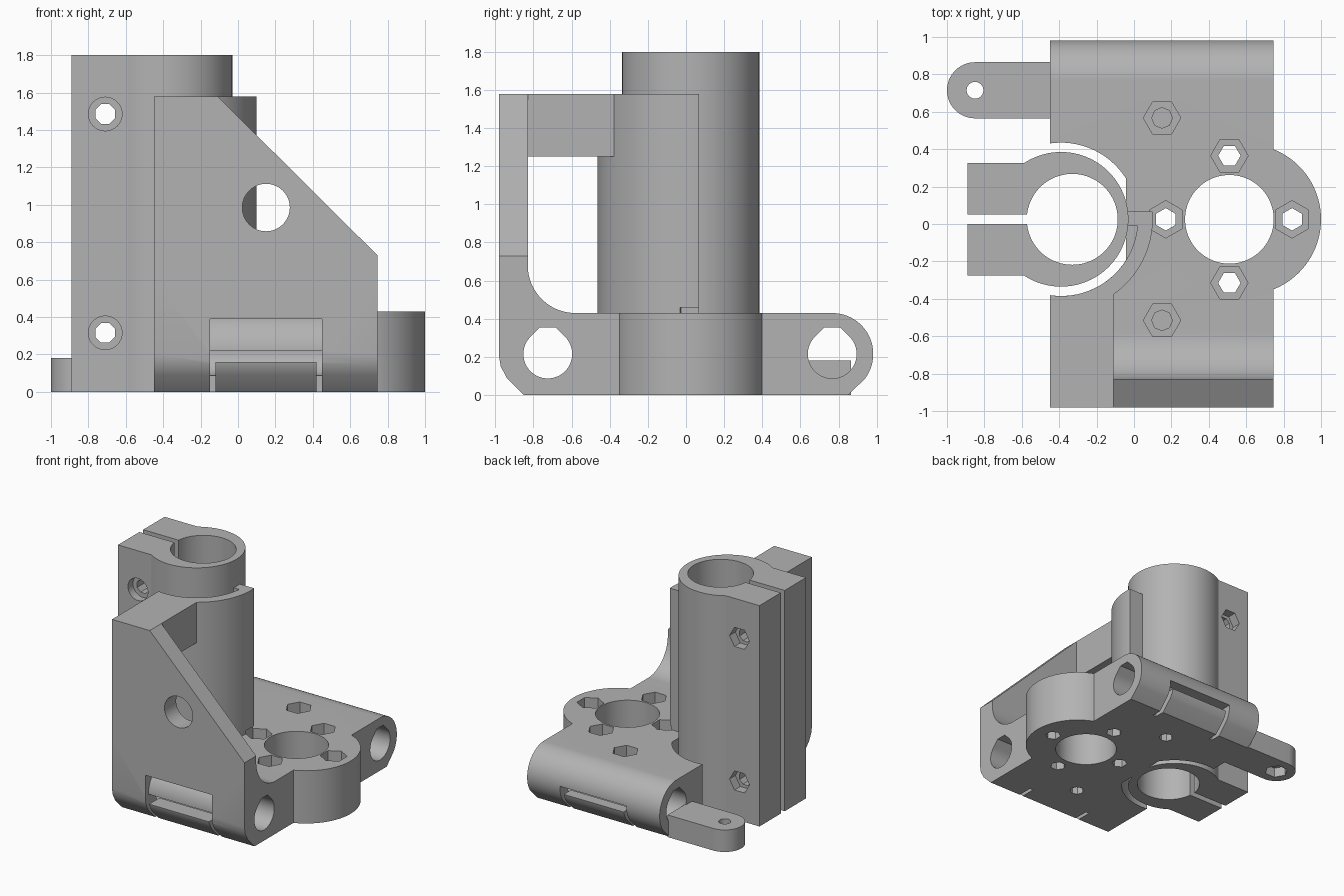
import bpy, bmesh, math

if "Cube" in bpy.data.objects:
    bpy.data.objects.remove(bpy.data.objects["Cube"])

AX = {'x': lambda a, b, t: (t, a, b), 'y': lambda a, b, t: (a, t, b), 'z': lambda a, b, t: (a, b, t)}


def prism(name, pts, axis, lo, hi):
    """Extrude a flat outline along an axis."""
    bm = bmesh.new()
    f = AX[axis]
    bottom = [bm.verts.new(f(a, b, lo)) for a, b in pts]
    top = [bm.verts.new(f(a, b, hi)) for a, b in pts]
    bm.faces.new(bottom)
    bm.faces.new(top)
    n = len(pts)
    for i in range(n):
        j = (i + 1) % n
        bm.faces.new((bottom[i], bottom[j], top[j], top[i]))
    bmesh.ops.recalc_face_normals(bm, faces=bm.faces)
    me = bpy.data.meshes.new(name)
    bm.to_mesh(me)
    bm.free()
    ob = bpy.data.objects.new(name, me)
    bpy.context.collection.objects.link(ob)
    return ob


def arc(cx, cy, r, a0, a1, n):
    return [(cx + r * math.cos(math.radians(a0 + (a1 - a0) * i / n)),
             cy + r * math.sin(math.radians(a0 + (a1 - a0) * i / n))) for i in range(n + 1)]


def ring(cx, cy, r, n=72, start=0):
    return arc(cx, cy, r, start, start + 360, n)[:-1]


def box(name, x, y, z):
    return prism(name, [(x[0], y[0]), (x[1], y[0]), (x[1], y[1]), (x[0], y[1])], 'z', *z)


def boolean(target, others, op):
    bpy.context.view_layer.objects.active = target
    for o in others:
        m = target.modifiers.new('b', 'BOOLEAN')
        m.operation, m.solver, m.object = op, 'EXACT', o
        bpy.ops.object.modifier_apply(modifier=m.name)
        bpy.data.objects.remove(o)


def add(t, *o):
    boolean(t, o, 'UNION')


def cut(t, *o):
    boolean(t, o, 'DIFFERENCE')


YC = 0.025                      # centre line of both bores
CX = -0.39                      # centre of the clamp's outer circle
RODS = (-0.725, 0.767)          # horizontal rod positions
ZR = 0.215

# Base with rounded back, chamfered bottom edges and a fillet up to the wall
profile = ([(-0.85, 0)] + [(0.852, 0)] + arc(RODS[1], ZR, 0.215, -36, 90, 32)
           + arc(-0.58, 0.68, 0.25, 270, 180, 20)
           + [(-0.83, 0.72), (-0.98, 0.72), (-0.98, 0.2), (-0.972, 0.15), (-0.94, 0.09)])
body = prism('bracket_body', profile, 'x', -0.45, 0.745)

# Round boss on the right side
add(body, prism('boss', ring(0.597, YC, 0.403, 96), 'z', 0, 0.43))
# Clearance around the clamp
cut(body, prism('clearance', [(min(x, -0.04), y) for x, y in
                              arc(CX, YC, 0.41, 32, 328, 64)], 'z', -0.1, 0.6))

# Triangular front wall
add(body, prism('front_wall', [(-0.45, 0.6), (0.745, 0.6), (0.745, 0.73), (-0.11, 1.58),
                               (-0.45, 1.58)], 'y', -0.98, -0.83))
# Curved support shell with its link to the clamp
shell = (arc(CX, YC, 0.49, -97, 5, 40) + [(-0.05, 0.067), (-0.05, -0.012)]
         + arc(CX, YC, 0.41, -5, -98.4, 36))
add(body, prism('support_shell', shell, 'z', 0.4, 1.58))
# Bridge between wall and shell
bridge = [(-0.45, -0.98), (-0.11, -0.98)] + arc(CX, YC, 0.45, -51.5, -97.66, 20)
add(body, prism('bridge', bridge, 'z', 1.25, 1.58))

# Split rod clamp
clamp = prism('clamp', ring(CX, YC, 0.36, 96), 'z', 0, 1.8)
add(clamp, box('ears', (-0.89, -0.45), (-0.275, 0.325), (0, 1.8)))
cut(clamp, prism('bore', ring(-0.33, YC, 0.243, 96), 'z', -0.1, 1.9),
    box('slit', (-1, -0.5), (0, 0.05), (-0.1, 1.9)))
for z in (0.315, 1.485):
    cut(clamp, prism('bolt', ring(-0.71, z, 0.057, 8, 22.5), 'y', -0.5, 0.5),
        prism('head', ring(-0.71, z, 0.09, 32), 'y', -0.5, -0.21),
        prism('nut', ring(-0.71, z, 0.09, 6), 'y', 0.25, 0.5))
add(body, clamp)

# Main bore and nut pockets
cut(body, prism('bore', ring(0.51, YC, 0.237, 96), 'z', -0.1, 0.6))
for x, y, turn in ((0.51, 0.365, 0), (0.51, -0.315, 0), (0.17, YC, 30), (0.845, YC, 30)):
    cut(body, prism('nut', ring(x, y, 0.1, 6, turn), 'z', 0.33, 0.46),
        prism('bolt', ring(x, y, 0.06, 6, turn), 'z', -0.1, 0.4))
for y in (0.567, -0.515):
    cut(body, prism('nut', ring(0.15, y, 0.1, 6), 'z', 0.33, 0.46),
        prism('bolt_top', ring(0.15, y, 0.055, 8), 'z', 0.22, 0.4),
        prism('bolt_low', ring(0.15, y, 0.055, 8), 'z', -0.1, 0.2))

# Round window in the front wall
cut(body, prism('window', ring(0.15, 0.985, 0.127, 48), 'y', -1.1, -0.7))
# Recess that exposes the rounded rod sleeve at the front
recess = prism('recess', [(-0.725, 0.16), (-0.725, 0.39), (-1.1, 0.39), (-1.1, 0.16)], 'x', -0.15, 0.45)
cut(recess, prism('sleeve', ring(RODS[0], ZR, 0.215, 96), 'x', -0.3, 0.6))
cut(body, recess)

# Rod holes with flat-topped arch, and the sprung flaps beneath them
for y, out in zip(RODS, (-1.1, 1.1)):
    hole = arc(y, ZR, 0.128, 135, 405, 48) + [(y + 0.041, ZR + 0.14), (y - 0.041, ZR + 0.14)]
    ys = sorted((y, out))
    cut(body, prism('rod_hole', hole, 'x', -0.46, 0.8),
        box('slot', (-0.15, 0.45), ys, (0.16, 0.22)),
        box('flap_gap', (-0.15, -0.12), ys, (-0.1, 0.2)),
        box('flap_gap', (0.42, 0.45), ys, (-0.1, 0.2)))

# Side lug with a screw hole and nut trap below
lug = prism('lug', [(-0.44, 0.565), (-0.44, 0.865)] + arc(-0.85, 0.715, 0.15, 90, 270, 32), 'z', 0, 0.18)
cut(lug, prism('screw', ring(-0.85, 0.715, 0.045, 24), 'z', -0.1, 0.3),
    prism('nut', ring(-0.85, 0.715, 0.09, 6), 'z', -0.1, 0.08))
add(body, lug)

# Plastic colour and smooth shading on the round surfaces
mat = bpy.data.materials.new('grey_plastic')
mat.diffuse_color = (0.45, 0.45, 0.45, 1)
mat.use_nodes = True
mat.node_tree.nodes["Principled BSDF"].inputs["Base Color"].default_value = mat.diffuse_color
body.data.materials.clear()
body.data.materials.append(mat)
for p in body.data.polygons:
    p.material_index = 0
bpy.ops.object.select_all(action='DESELECT')
body.select_set(True)
bpy.context.view_layer.objects.active = body
bpy.ops.object.shade_smooth_by_angle(angle=math.radians(25))
